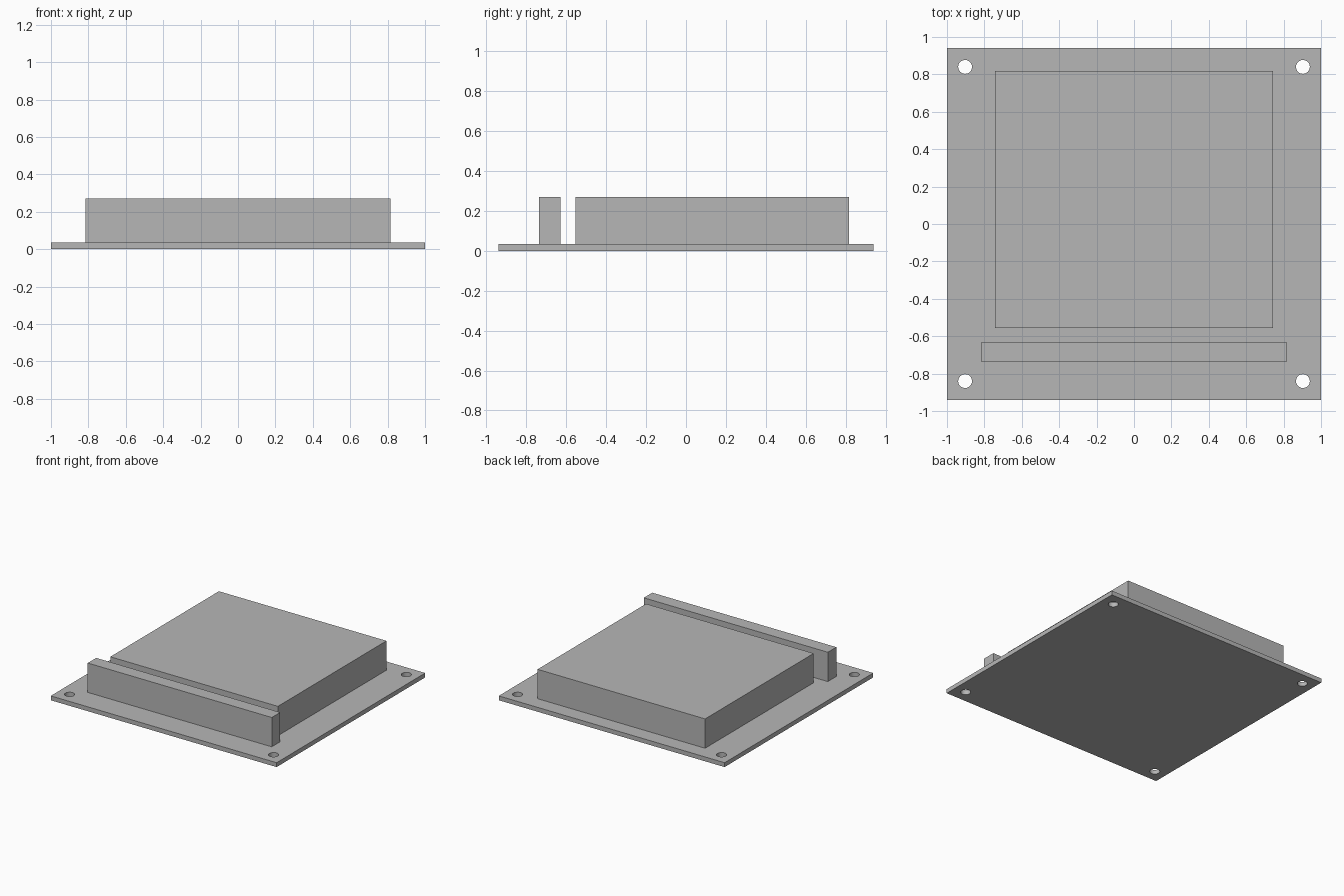
import bpy

default = bpy.data.objects.get("Cube")
if default:
    bpy.data.objects.remove(default, do_unlink=True)

# One flat grey for every part
grey = bpy.data.materials.new("plain_grey")
grey.use_nodes = True
colour = (0.47, 0.47, 0.47, 1)
grey.diffuse_color = colour
grey.node_tree.nodes["Principled BSDF"].inputs["Base Color"].default_value = colour


def box(name, x, y, z):
    """Axis-aligned box from (min, max) ranges."""
    bpy.ops.mesh.primitive_cube_add(size=1, location=[sum(r) / 2 for r in (x, y, z)])
    obj = bpy.context.object
    obj.name = name
    obj.scale = [r[1] - r[0] for r in (x, y, z)]
    bpy.ops.object.transform_apply(location=False, rotation=False, scale=True)
    obj.data.materials.append(grey)
    return obj


PLATE_TOP, TOP = 0.035, 0.27

# Base plate
plate = box("base_plate", (-1, 1), (-0.94, 0.94), (0, PLATE_TOP))

# Mounting holes through the four corners
for sx in (-1, 1):
    for sy in (-1, 1):
        bpy.ops.mesh.primitive_cylinder_add(
            vertices=32, radius=0.037, depth=0.2, location=(sx * 0.903, sy * 0.84, 0))
        cutter = bpy.context.object
        cutter.name = "hole_cutter"
        cutter.hide_render = True
        cutter.data.materials.append(grey)
        cut = plate.modifiers.new("corner_hole", "BOOLEAN")
        cut.operation = "DIFFERENCE"
        cut.solver = "EXACT"
        cut.object = cutter
        bpy.context.view_layer.objects.active = plate
        bpy.ops.object.modifier_apply(modifier=cut.name)
        bpy.data.objects.remove(cutter, do_unlink=True)

# Smooth hole walls, sharp plate edges
bpy.ops.object.select_all(action="DESELECT")
plate.select_set(True)
bpy.context.view_layer.objects.active = plate
bpy.ops.object.shade_smooth_by_angle()

# Main block and the slim bar in front of it
box("main_block", (-0.742, 0.742), (-0.555, 0.818), (PLATE_TOP, TOP))
box("front_bar", (-0.815, 0.815), (-0.737, -0.63), (PLATE_TOP, TOP))
